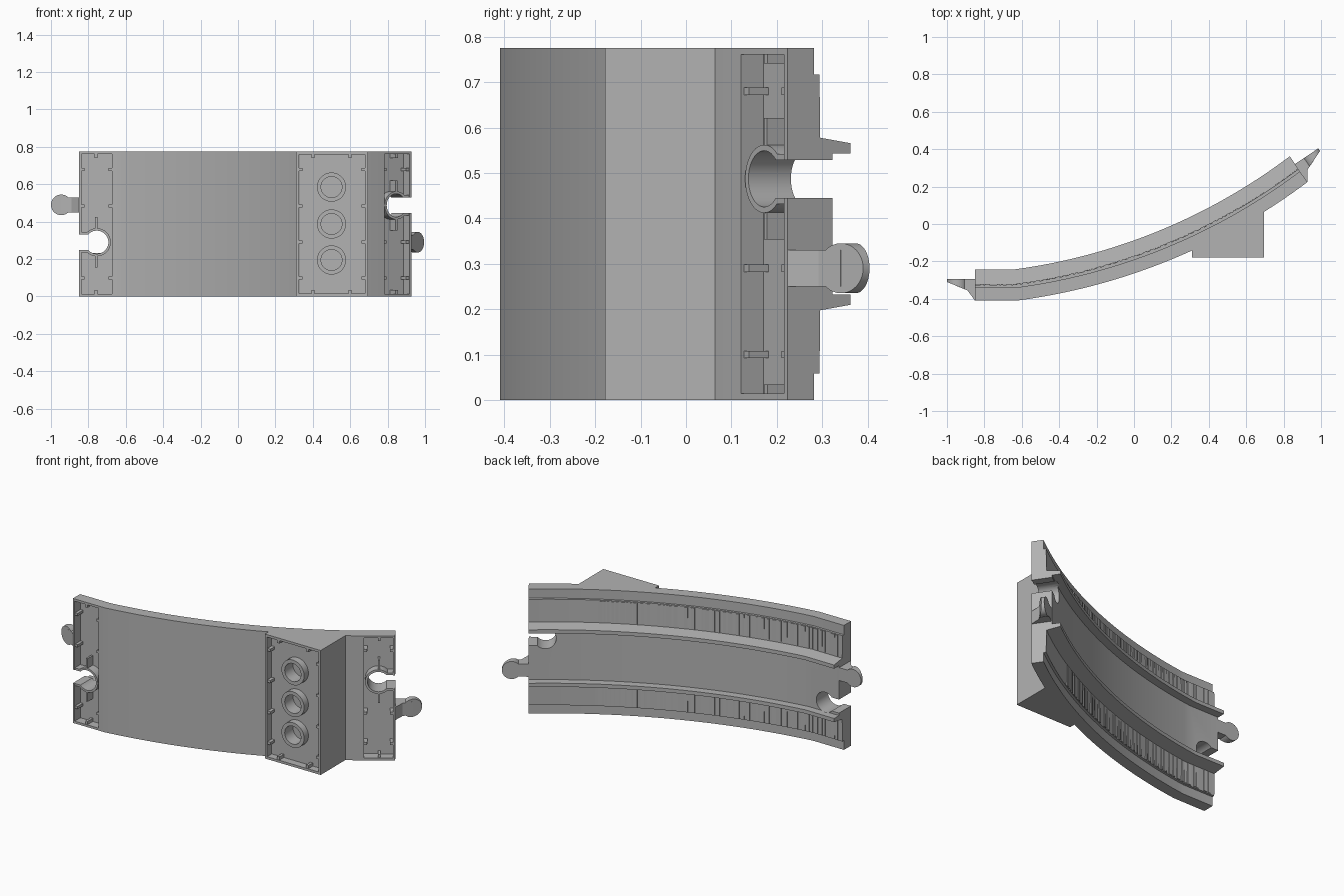
import bpy, bmesh, math, random
from mathutils import Vector

if "Cube" in bpy.data.objects:
    bpy.data.objects.remove(bpy.data.objects["Cube"])

random.seed(4)
W = 0.775                 # track width (along z)
C = W / 2
R = 3.3                   # curve radius
A0, A1 = math.radians(7.4), math.radians(36.9)   # slope at curve start and end
TILT = math.radians(34)   # slope of the high end's connector
DEPTH = 0.056             # end pocket depth

mat = bpy.data.materials.new("grey plastic")
mat.diffuse_color = (0.45, 0.45, 0.45, 1)
mat.use_nodes = True
mat.node_tree.nodes["Principled BSDF"].inputs["Base Color"].default_value = mat.diffuse_color


def solid(name, rings):
    """Closed solid from matching rings of 3D points."""
    bm = bmesh.new()
    vs = [[bm.verts.new(p) for p in ring] for ring in rings]
    n = len(vs[0])
    for a, b in zip(vs, vs[1:]):
        for i in range(n):
            j = (i + 1) % n
            bm.faces.new((a[i], a[j], b[j], b[i]))
    bm.faces.new(vs[0])
    bm.faces.new(vs[-1])
    bmesh.ops.recalc_face_normals(bm, faces=bm.faces)
    me = bpy.data.meshes.new(name)
    bm.to_mesh(me)
    bm.free()
    me.materials.append(mat)
    ob = bpy.data.objects.new(name, me)
    bpy.context.collection.objects.link(ob)
    return ob


def cut(ob, *cutters):
    """Subtract the cutters, bake the result and remove them."""
    for c in cutters:
        m = ob.modifiers.new("cut", 'BOOLEAN')
        m.operation, m.solver, m.object = 'DIFFERENCE', 'EXACT', c
    dg = bpy.context.evaluated_depsgraph_get()
    me = bpy.data.meshes.new_from_object(ob.evaluated_get(dg))
    ob.modifiers.clear()
    ob.data = me
    for c in cutters:
        bpy.data.objects.remove(c)


class Frame:
    """Local axes: u along, n towards the rail side, z across the track."""
    def __init__(self, o, u, n):
        self.o, self.u, self.n = Vector(o), Vector(u), Vector(n)

    def at(self, u, n, z):
        p = self.o + self.u * u + self.n * n
        return (p.x, p.y, z)

    def box(self, name, u0, u1, n0, n1, z0, z1):
        return solid(name, [[self.at(u, n, z) for u, n in
                             ((u0, n0), (u1, n0), (u1, n1), (u0, n1))] for z in (z0, z1)])

    def disc(self, name, uc, zc, r, low, high, k=40):
        pts = [(uc + r * math.cos(2 * math.pi * i / k), zc + r * math.sin(2 * math.pi * i / k))
               for i in range(k)]
        return solid(name, [[self.at(u, low(u), z) for u, z in pts],
                            [self.at(u, high, z) for u, z in pts]])


def slope(o, a):
    return Frame(o, (math.cos(a), math.sin(a)), (-math.sin(a), math.cos(a)))


# Path: short level run, then one long climbing curve
LEVEL = 0.22
ARC = R * (A1 - A0)


def path(s):
    if s < LEVEL:
        return slope((-0.85 + s, -0.41), 0)
    a = A0 + (s - LEVEL) / R
    return slope((-0.63 + R * (math.sin(a) - math.sin(A0)),
                  -0.41 + R * (math.cos(A0) - math.cos(a))), a)


# Track body: bed, shoulders and rails swept along the path
half = [(0, C), (0.07, C), (0.07, C - 0.058), (0.085, C - 0.058), (0.087, 0.19),
        (0.167, 0.178), (0.167, 0.155), (0.119, 0.155)]
section = half + [(n, -z) for n, z in reversed(half)]
end = slope(path(LEVEL + ARC).o, TILT)
frames = [path(0)] + [path(LEVEL + ARC * i / 36) for i in range(36)] + [end]
body = solid("track_body", [[f.at(0, n, C + z) for n, z in section] for f in frames])

# Ends: pocket, socket with collar, ribs and peg
ends = [("low_end", Frame((-0.85, -0.41), (-1, 0), (0, 1)), 0.49, 0.29),
        ("high_end", end, 0.29, 0.487)]


def socket_cutters(f, zs):
    return (f.disc("cutter", -0.095, zs, 0.062, lambda u: -0.1, 0.125),
            f.box("cutter", -0.09, 0.05, -0.1, 0.125, zs - 0.042, zs + 0.042))


for label, f, zp, zs in ends:
    top = DEPTH + 0.004
    cut(body, f.box("cutter", -0.177, -0.012, -0.05, DEPTH, 0.014, W - 0.014),
        *socket_cutters(f, zs))

    collar = f.disc(label + "_socket_collar", -0.095, zs, 0.075, lambda u: 0.002, top)
    cut(collar, *socket_cutters(f, zs))
    for s in (-1, 1):
        za, zb = sorted((zs + s * 0.042, zs + s * 0.055))
        f.box(label + "_slot_cheek", -0.045, -0.002, 0.002, top, za, zb)
        za, zb = sorted((zs + s * 0.07, zs + s * 0.134))
        f.box(label + "_socket_fin", -0.098, -0.086, 0.004, top, za, zb)

    for z in (0.1, 0.29, 0.485, 0.68):
        if abs(z - zs) > 0.08:
            f.box(label + "_inner_rib", -0.18, -0.158, 0.004, top, z - 0.008, z + 0.008)
            f.box(label + "_outer_rib", -0.03, -0.008, 0.004, top, z - 0.008, z + 0.008)
    for z in (0.01, W - 0.034):
        f.box(label + "_side_rib", -0.098, -0.084, 0.004, top, z, z + 0.024)

    neck = [(-0.01, 0.117), (-0.01, 0), (0, 0), (0.04, 0.055), (0.095, 0.077), (0.095, 0.117)]
    solid(label + "_peg_neck", [[f.at(u, n, zp + z) for u, n in neck] for z in (-0.04, 0.04)])
    f.disc(label + "_peg_head", 0.095, zp, 0.055, lambda u: 0.055 + (u - 0.04) * 0.41, 0.117)

# Support block under the climb, hollow on its face
base = Frame((0, -0.178), (1, 0), (0, 1))
wedge = [(0.31, -0.178), (0.694, -0.178), (0.694, 0.085), (0.31, -0.12)]
block = solid("support_block", [[(x, y, z) for x, y in wedge] for z in (0, W)])
cut(block, base.box("cutter", 0.325, 0.68, -0.05, 0.046, 0.015, W - 0.015))

# Stud tubes with deep bores, and ribs in the block
for z in (0.195, C, 0.585):
    tube = base.disc("stud_tube", 0.5, z, 0.078, lambda u: 0.003, 0.05, 28)
    bore = [base.disc("cutter", 0.5, z, 0.056, lambda u: -0.1, 0.085, 28) for _ in range(2)]
    cut(tube, bore[0])
    cut(block, bore[1])
for z in (0.1, 0.29, 0.485, 0.68):
    base.box("block_left_rib", 0.32, 0.345, 0.004, 0.05, z - 0.008, z + 0.008)
    base.box("block_right_rib", 0.66, 0.685, 0.004, 0.05, z - 0.008, z + 0.008)
for x in (0.4, 0.6):
    for z in (0.01, W - 0.035):
        base.box("block_side_rib", x - 0.008, x + 0.008, 0.004, 0.05, z, z + 0.025)

# Shoulder slats outside the rails
s = 0.03
while s < 1.5:
    w = random.uniform(0.01, 0.03)
    f = path(s)
    for z0, z1 in ((0.062, C - 0.193), (C + 0.193, W - 0.062)):
        f.box("shoulder_slat", 0, w, 0.075, 0.09, z0, z1)
    s += w + random.choice((0.008, 0.012, 0.02, 0.04))

# Smooth curves, crisp edges
for ob in bpy.context.scene.objects:
    ob.select_set(True)
bpy.context.view_layer.objects.active = body
bpy.ops.object.shade_smooth_by_angle(angle=math.radians(30))
